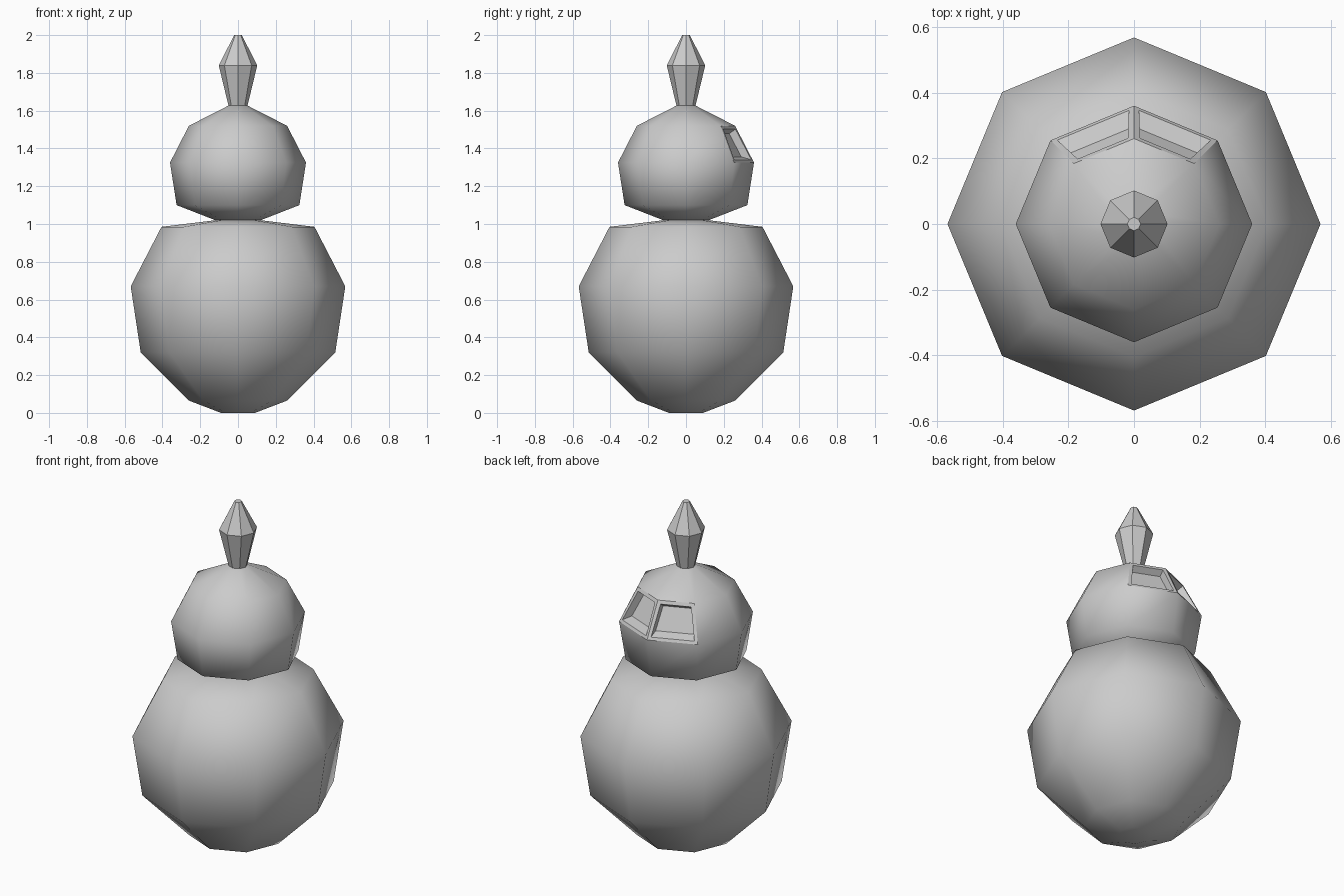
import bpy, bmesh
from math import sin, cos, pi

if "Cube" in bpy.data.objects:
    bpy.data.objects.remove(bpy.data.objects["Cube"])

SIDES = 8


def lathe(name, profile, smooth, detail=None):
    """Eight-sided turned solid from (radius, height) pairs, capped at both ends."""
    bm = bmesh.new()
    rings = [[bm.verts.new((r * cos(2 * pi * i / SIDES), r * sin(2 * pi * i / SIDES), z))
              for i in range(SIDES)] for r, z in profile]
    bands = []
    for a, b in zip(rings, rings[1:]):
        bands.append([bm.faces.new((a[i], a[(i + 1) % SIDES], b[(i + 1) % SIDES], b[i]))
                      for i in range(SIDES)])
    bm.faces.new(rings[0][::-1])
    bm.faces.new(rings[-1])
    for f in bm.faces:
        f.smooth = smooth
    if detail:
        detail(bm, bands)
    bm.normal_update()
    me = bpy.data.meshes.new(name)
    bm.to_mesh(me)
    bm.free()
    ob = bpy.data.objects.new(name, me)
    bpy.context.collection.objects.link(ob)
    return ob


def recess_eyes(bm, bands):
    """Framed, sunken panels on the two rear facets of the head."""
    bm.normal_update()
    for f in (bands[2][1], bands[2][2]):
        rim = bmesh.ops.inset_individual(bm, faces=[f], thickness=0.026)["faces"]
        walls = bmesh.ops.inset_individual(bm, faces=[f], thickness=0.01, depth=-0.04)["faces"]
        # raise the lower edge of the floor so the sill slopes
        vs = sorted(f.verts, key=lambda v: v.co.z)
        for v in vs[:2]:
            up = min(vs[2:], key=lambda u: (u.co - v.co).length)
            v.co = v.co.lerp(up.co, 0.18)
        for g in rim + walls + [f]:
            g.smooth = False
            for e in g.edges:
                e.smooth = False


# large lower ball
lathe("body", [(0.09, 0.0), (0.26, 0.065), (0.515, 0.32), (0.568, 0.67),
               (0.405, 0.985), (0.12, 1.02)], True)

# small upper ball with recessed eyes
lathe("head", [(0.12, 1.02), (0.325, 1.10), (0.36, 1.325),
               (0.26, 1.52), (0.05, 1.627)], True, recess_eyes)

# faceted spike on top
lathe("top_spike", [(0.05, 1.625), (0.102, 1.84), (0.02, 2.0)], False)
